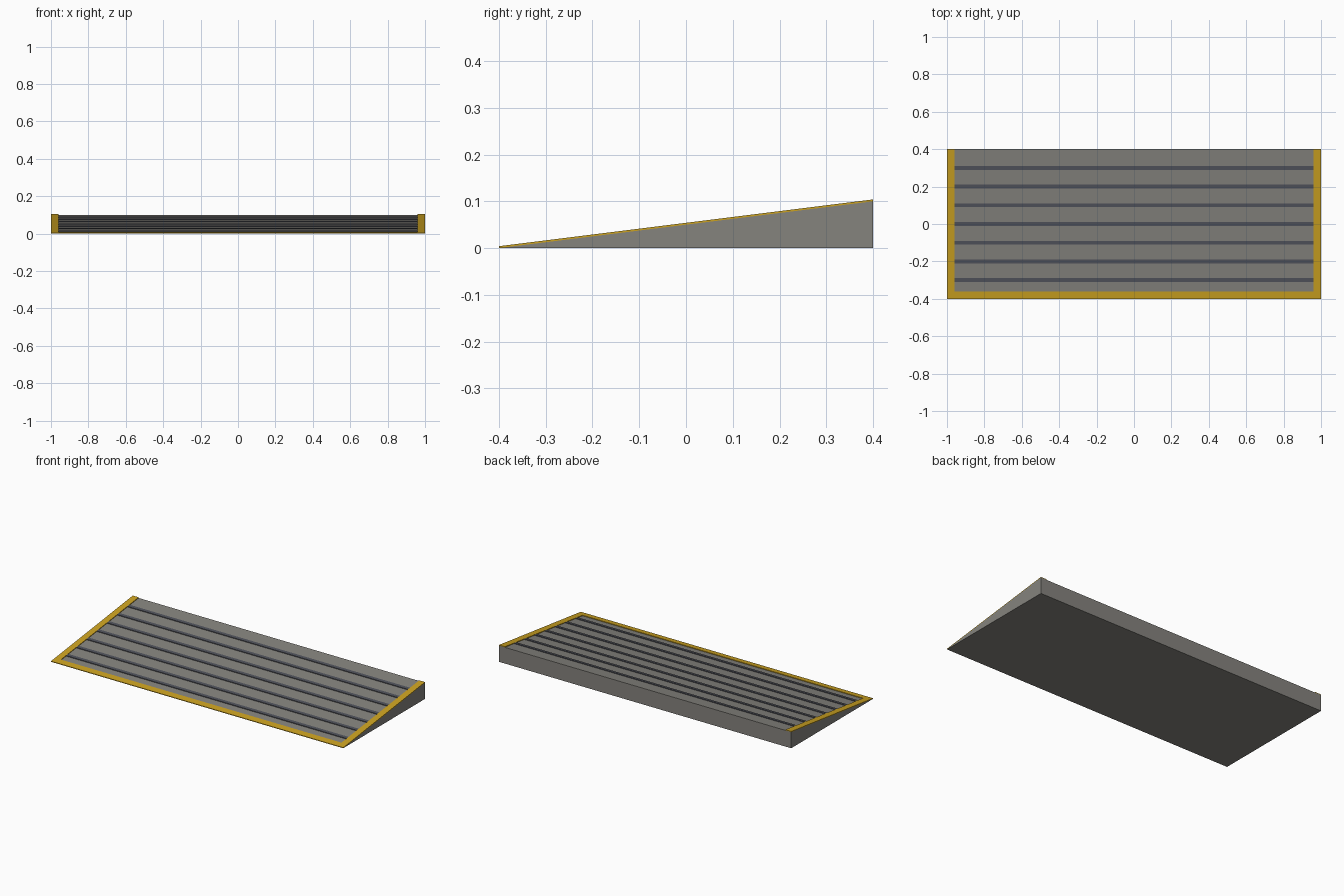
import bpy, bmesh

if "Cube" in bpy.data.objects:
    bpy.data.objects.remove(bpy.data.objects["Cube"])

# Wedge dimensions
L, W, H = 1.0, 0.4, 0.1
T = 0.004  # thickness of edging and ribs


def mat(name, rgb):
    m = bpy.data.materials.new(name)
    m.diffuse_color = (*rgb, 1)
    m.use_nodes = True
    m.node_tree.nodes["Principled BSDF"].inputs["Base Color"].default_value = m.diffuse_color
    return m


grey = mat("concrete grey", (0.235, 0.228, 0.208))
dark = mat("dark rubber", (0.083, 0.088, 0.108))
yellow = mat("safety yellow", (0.60, 0.36, 0.015))


def slope(y):
    return H * (y + W) / (2 * W)


def extrude_x(name, profile, x0, x1, material):
    """Prism with a (y, z) profile running from x0 to x1."""
    bm = bmesh.new()
    face = bm.faces.new([bm.verts.new((x0, y, z)) for y, z in profile])
    ext = bmesh.ops.extrude_face_region(bm, geom=[face])
    moved = [v for v in ext["geom"] if isinstance(v, bmesh.types.BMVert)]
    bmesh.ops.translate(bm, verts=moved, vec=(x1 - x0, 0, 0))
    bmesh.ops.recalc_face_normals(bm, faces=bm.faces)
    me = bpy.data.meshes.new(name)
    bm.to_mesh(me)
    bm.free()
    me.materials.append(material)
    ob = bpy.data.objects.new(name, me)
    bpy.context.collection.objects.link(ob)


def plate(name, x0, x1, y0, y1, material, t=T):
    """Thin strip lying on the slope."""
    a, b = slope(y0), slope(y1)
    extrude_x(name, [(y0, a), (y1, b), (y1, b + t), (y0, a + t)], x0, x1, material)


# Ramp body
extrude_x("ramp_body", [(-W, 0), (W, 0), (W, H)], -L, L, grey)

# Yellow edging on the front and both sides
plate("front_edging", -L, L, -W, -0.36, yellow)
for side, x in (("left", -L), ("right", 0.96)):
    plate(side + "_edging", x, x + 0.04, -0.36, W, yellow)

# Grip ribs across the slope
for i in range(7):
    y = -0.3 + 0.1 * i
    plate(f"grip_rib_{i + 1}", -0.96, 0.96, y - 0.01, y + 0.01, dark)
